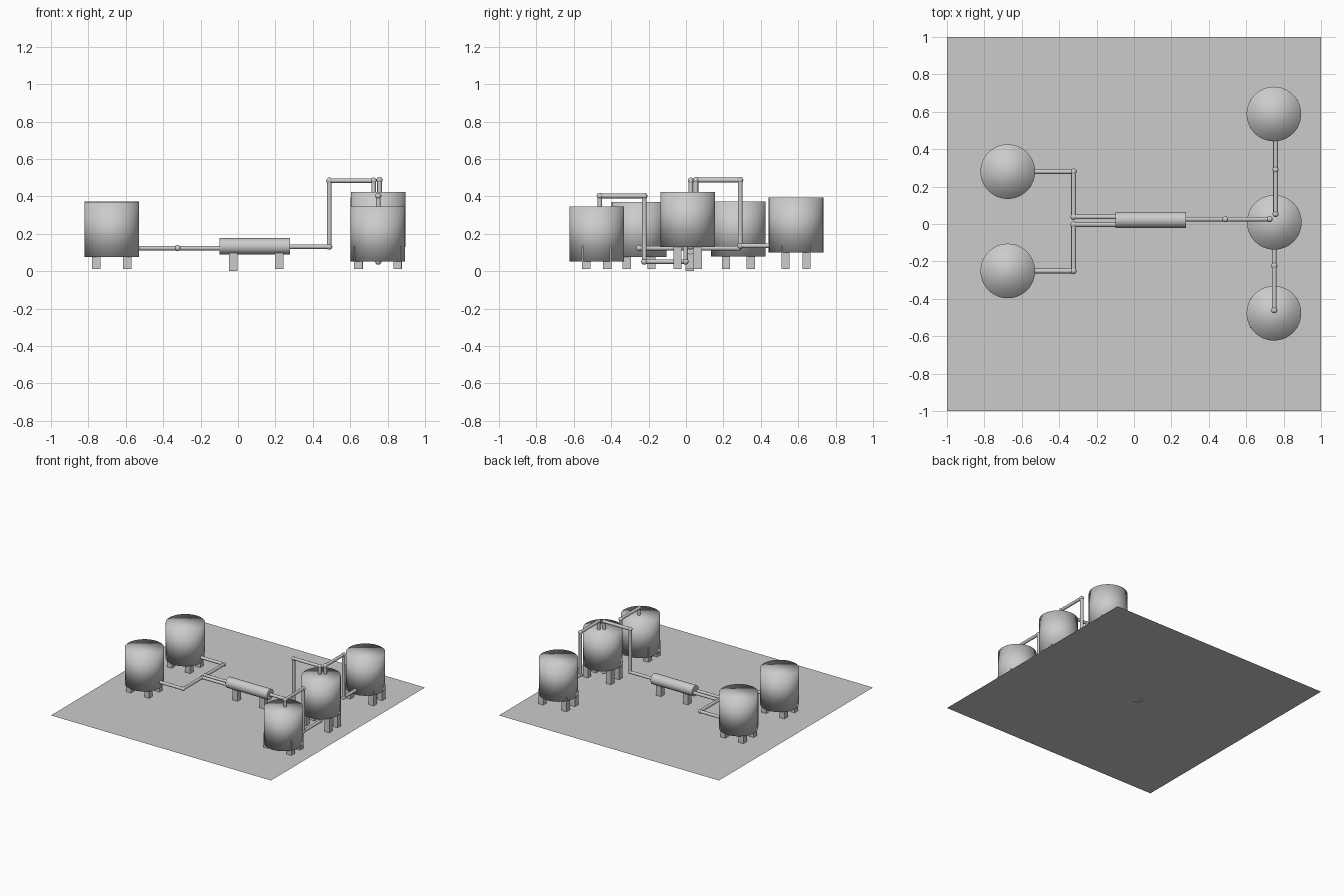
import bpy, bmesh
from mathutils import Vector, Matrix

if "Cube" in bpy.data.objects:
    bpy.data.objects.remove(bpy.data.objects["Cube"])

grey = bpy.data.materials.new("light_grey")
grey.diffuse_color = (0.6, 0.6, 0.6, 1)
grey.use_nodes = True
grey.node_tree.nodes["Principled BSDF"].inputs["Base Color"].default_value = grey.diffuse_color
FLOOR = 0.01


def finish(name, bm, smooth=False):
    me = bpy.data.meshes.new(name)
    bm.to_mesh(me)
    bm.free()
    me.materials.append(grey)
    for p in me.polygons:
        p.use_smooth = smooth
    ob = bpy.data.objects.new(name, me)
    bpy.context.collection.objects.link(ob)
    return ob


def cylinder(bm, a, b, r, seg=24):
    a, b = Vector(a), Vector(b)
    d = b - a
    m = Matrix.Translation((a + b) / 2) @ d.to_track_quat('Z', 'Y').to_matrix().to_4x4()
    bmesh.ops.create_cone(bm, cap_ends=True, segments=seg, radius1=r, radius2=r,
                          depth=d.length, matrix=m)


def sharpen(ob):
    bpy.ops.object.select_all(action='DESELECT')
    ob.select_set(True)
    bpy.context.view_layer.objects.active = ob
    bpy.ops.object.shade_smooth_by_angle()


def leg(name, x, y, z0, z1, w=0.044):
    bm = bmesh.new()
    bmesh.ops.create_cube(bm, size=1, matrix=Matrix.Translation((x, y, (z0 + z1) / 2))
                          @ Matrix.Diagonal((w, w, z1 - z0, 1)))
    finish(name, bm)


def tank(name, x, y, z, dx, dy, leg_top):
    # vessel is smooth all over, including the cap rims
    bm = bmesh.new()
    cylinder(bm, (x, y, z), (x, y, z + 0.294), 0.146, 48)
    finish(name, bm, True)
    for sx in (-1, 1):
        for sy in (-1, 1):
            leg(name + "_leg", x + sx * dx, y + sy * dy, FLOOR + 0.002, leg_top)


def pipe(name, pts):
    # straight runs with a ball joint at every bend
    bm = bmesh.new()
    for a, b in zip(pts, pts[1:]):
        cylinder(bm, a, b, 0.0125, 20)
    for p in pts[1:-1]:
        bmesh.ops.create_uvsphere(bm, u_segments=20, v_segments=12, radius=0.0165,
                                  matrix=Matrix.Translation(p))
    sharpen(finish(name, bm))


# floor plate
bm = bmesh.new()
bmesh.ops.create_grid(bm, x_segments=1, y_segments=1, size=1,
                      matrix=Matrix.Translation((0, 0, FLOOR)))
finish("floor", bm)

# tanks
tank("feed_tank_front", -0.675, -0.251, 0.075, 0.083, 0.066, 0.12)
tank("feed_tank_back", -0.675, 0.28, 0.079, 0.083, 0.066, 0.12)
tank("product_tank_front", 0.748, -0.477, 0.052, 0.105, 0.056, 0.134)
tank("product_tank_middle", 0.75, 0.009, 0.128, 0.105, 0.054, 0.134)
tank("product_tank_back", 0.748, 0.588, 0.1, 0.105, 0.056, 0.134)

# horizontal reactor and its supports
bm = bmesh.new()
cylinder(bm, (-0.1, 0.022, 0.133), (0.277, 0.022, 0.133), 0.043, 48)
sharpen(finish("reactor", bm))
leg("reactor_leg_left", -0.026, 0.02, 0.0, 0.12)
leg("reactor_leg_right", 0.22, 0.02, FLOOR + 0.002, 0.12)

# feed pipes
for side, ty, ry in (("front", -0.251, -0.003), ("back", 0.28, 0.038)):
    pipe("feed_pipe_" + side, [(-0.56, ty, 0.123), (-0.323, ty, 0.123),
                               (-0.323, ry, 0.123), (-0.08, ry, 0.123)])

# reactor to middle tank
pipe("riser_pipe", [(0.26, 0.026, 0.131), (0.488, 0.026, 0.131), (0.488, 0.026, 0.484),
                    (0.725, 0.026, 0.484), (0.725, 0.026, 0.41)])
# middle tank to back tank
pipe("top_outlet_pipe", [(0.757, 0.053, 0.41), (0.757, 0.053, 0.487), (0.757, 0.29, 0.487),
                         (0.757, 0.29, 0.136), (0.757, 0.46, 0.136)])
# middle tank to front tank
pipe("bottom_outlet_pipe", [(0.75, -0.002, 0.14), (0.75, -0.002, 0.051), (0.75, -0.223, 0.051),
                            (0.75, -0.223, 0.402), (0.75, -0.461, 0.402), (0.75, -0.461, 0.33)])
